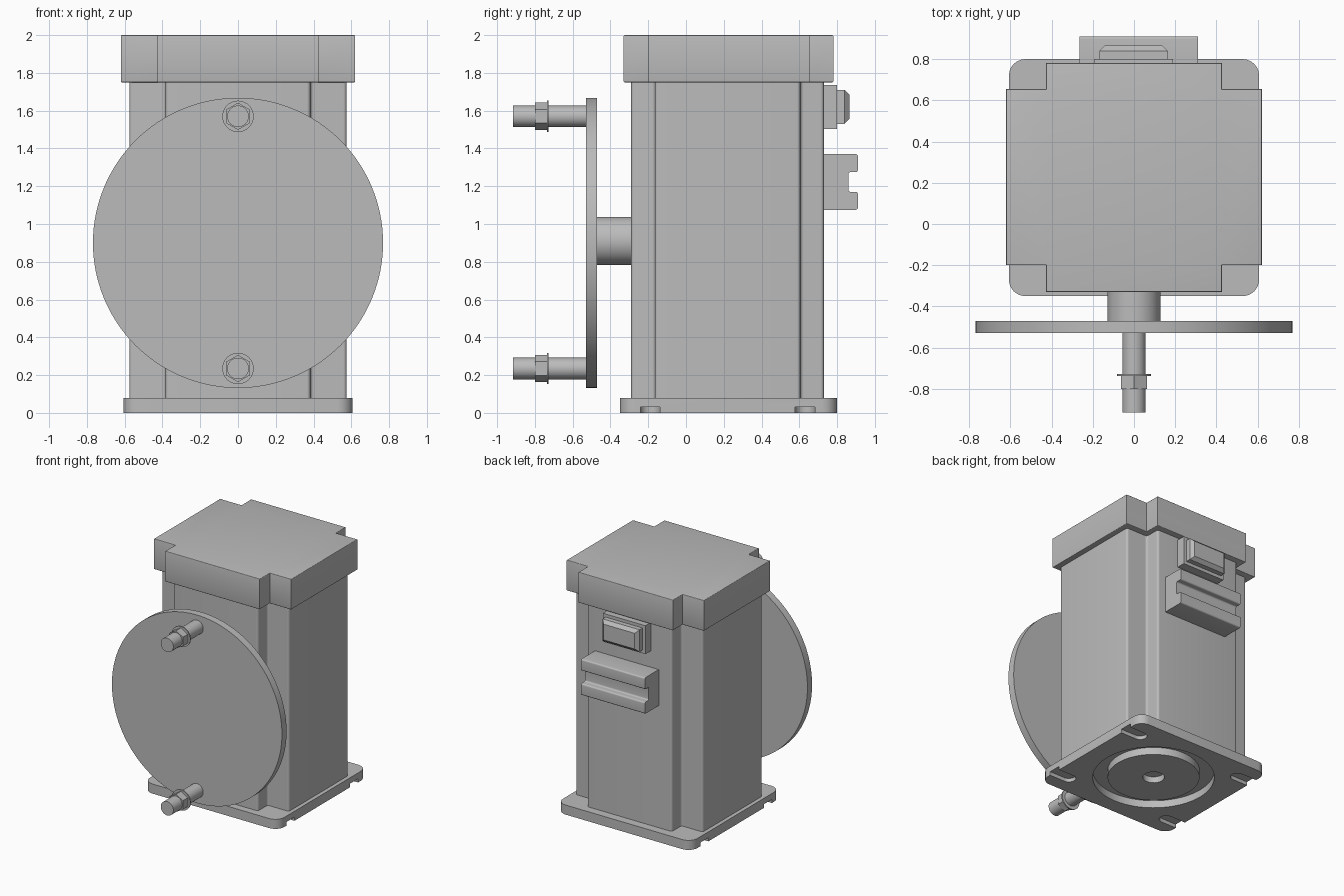
import bpy, bmesh, math
from mathutils import Matrix, Vector

cube = bpy.data.objects.get("Cube")
if cube:
    bpy.data.objects.remove(cube, do_unlink=True)

grey = bpy.data.materials.new("plain grey")
grey.use_nodes = True
colour = (0.5, 0.5, 0.5, 1)
grey.diffuse_color = colour
grey.node_tree.nodes["Principled BSDF"].inputs["Base Color"].default_value = colour


def finish(name, bm):
    bmesh.ops.recalc_face_normals(bm, faces=bm.faces)
    mesh = bpy.data.meshes.new(name)
    bm.to_mesh(mesh)
    bm.free()
    mesh.materials.append(grey)
    ob = bpy.data.objects.new(name, mesh)
    bpy.context.collection.objects.link(ob)
    return ob


def activate(ob):
    bpy.ops.object.select_all(action='DESELECT')
    ob.select_set(True)
    bpy.context.view_layer.objects.active = ob


def smooth(ob):
    activate(ob)
    bpy.ops.object.shade_smooth_by_angle(angle=math.radians(35))
    return ob


def prism(name, outline, low, high, axis='z', round_sides=0, round_ends=0):
    """Extrude an outline along z, or a (y, z) outline along x, with rounded edges."""
    place = (lambda p, d: (p[0], p[1], d)) if axis == 'z' else (lambda p, d: (d, p[0], p[1]))
    k = 2 if axis == 'z' else 0
    bm = bmesh.new()
    face = bm.faces.new([bm.verts.new(place(p, low)) for p in outline])
    top = bmesh.ops.extrude_face_region(bm, geom=[face])["geom"]
    shift = Vector(place((0, 0), high - low))
    bmesh.ops.translate(bm, verts=[v for v in top if isinstance(v, bmesh.types.BMVert)], vec=shift)
    bmesh.ops.recalc_face_normals(bm, faces=bm.faces)

    def along(e):
        return abs(e.verts[0].co[k] - e.verts[1].co[k]) > 1e-5

    if round_sides:
        bmesh.ops.bevel(bm, geom=[e for e in bm.edges if along(e)], offset=round_sides,
                        segments=6, profile=0.5, affect='EDGES')
    if round_ends:
        bmesh.ops.bevel(bm, geom=[e for e in bm.edges if not along(e)], offset=round_ends,
                        segments=3, profile=0.5, affect='EDGES')
    return smooth(finish(name, bm))


def rod(name, centre, radius, start, end, axis='y', sides=64, turn=0):
    bm = bmesh.new()
    bmesh.ops.create_cone(bm, cap_ends=True, segments=sides, radius1=radius,
                          radius2=radius, depth=abs(end - start))
    mid = (start + end) / 2
    spin = Matrix.Rotation(turn, 4, 'Z')
    if axis == 'y':
        move = Matrix.Translation((centre[0], mid, centre[1])) @ Matrix.Rotation(math.pi / 2, 4, 'X')
    else:
        move = Matrix.Translation((centre[0], centre[1], mid))
    bmesh.ops.transform(bm, matrix=move @ spin, verts=bm.verts)
    return smooth(finish(name, bm))


def rectangle(x0, x1, y0, y1):
    return [(x0, y0), (x1, y0), (x1, y1), (x0, y1)]


def notched(x, y0, y1, nx, ny0, ny1):
    """Rectangle outline with its four corners stepped in."""
    right = [(nx, y0), (nx, ny0), (x, ny0), (x, ny1), (nx, ny1), (nx, y1)]
    return right + [(-px, py) for px, py in reversed(right)]


def cut(target, cutter, operation='DIFFERENCE'):
    activate(target)
    mod = target.modifiers.new("cut", 'BOOLEAN')
    mod.operation = operation
    mod.solver = 'EXACT'
    mod.object = cutter
    bpy.ops.object.modifier_apply(modifier=mod.name)
    bpy.data.objects.remove(cutter, do_unlink=True)


# Housing and cap
prism("housing", notched(0.575, -0.29, 0.73, 0.383, -0.165, 0.605), 0.06, 1.76, round_sides=0.018)
prism("top_cap", notched(0.62, -0.33, 0.78, 0.427, -0.2, 0.655), 1.75, 2.0, round_ends=0.006)

# Base plate with rounded corners, underside groove, centre hole and edge slots
base = prism("base_plate", rectangle(-0.607, 0.607, -0.35, 0.8), 0, 0.078, round_sides=0.08)
middle = 0.225
groove = rod("groove_cutter", (0, middle), 0.45, -0.05, 0.06, 'z')
cut(groove, rod("island_cutter", (0, middle), 0.34, -0.1, 0.1, 'z'))
cut(base, groove)
cut(base, rod("hole_cutter", (0, middle), 0.08, -0.05, 0.05, 'z', 32))
for side in (-1, 1):
    for y in (-0.19, 0.63):
        ends = sorted((side * 0.47, side * 0.7))
        slot = prism("slot_cutter", rectangle(*ends, y - 0.052, y + 0.052), -0.05, 0.03)
        cut(slot, rod("slot_end", (side * 0.47, y), 0.052, -0.05, 0.03, 'z', 32), 'UNION')
        cut(base, slot)
smooth(base)

# Shaft and round plate
rod("drive_shaft", (0, 0.91), 0.128, -0.5, -0.28)
rod("round_plate", (0, 0.9), 0.768, -0.53, -0.47, sides=128)

# Pins with washers and hex nuts
for label, z in (("upper", 1.57), ("lower", 0.235)):
    rod(label + "_pin", (0, z), 0.057, -0.915, -0.5, sides=40)
    rod(label + "_washer", (0, z), 0.083, -0.737, -0.727, sides=40)
    rod(label + "_nut", (0, z), 0.072, -0.8, -0.735, sides=6)

# Grooved rear connector
profile = [(0.72, 1.075), (0.91, 1.075), (0.91, 1.17), (0.86, 1.17),
           (0.86, 1.275), (0.91, 1.275), (0.91, 1.37), (0.72, 1.37)]
prism("rear_connector", profile, -0.265, 0.31, axis='x', round_sides=0.012)

# Rear socket with a chamfered plug
prism("socket_frame", rectangle(0.72, 0.8, 1.503, 1.735), -0.193, 0.19, axis='x')
plug = prism("socket_plug", rectangle(0.79, 0.865, 1.53, 1.71), -0.168, 0.165, axis='x')
bm = bmesh.new()
bm.from_mesh(plug.data)
rim = [e for e in bm.edges if all(v.co.y > 0.86 for v in e.verts)]
bmesh.ops.bevel(bm, geom=rim, offset=0.026, segments=1, affect='EDGES')
for f in bm.faces:
    f.smooth = False
bm.to_mesh(plug.data)
bm.free()
